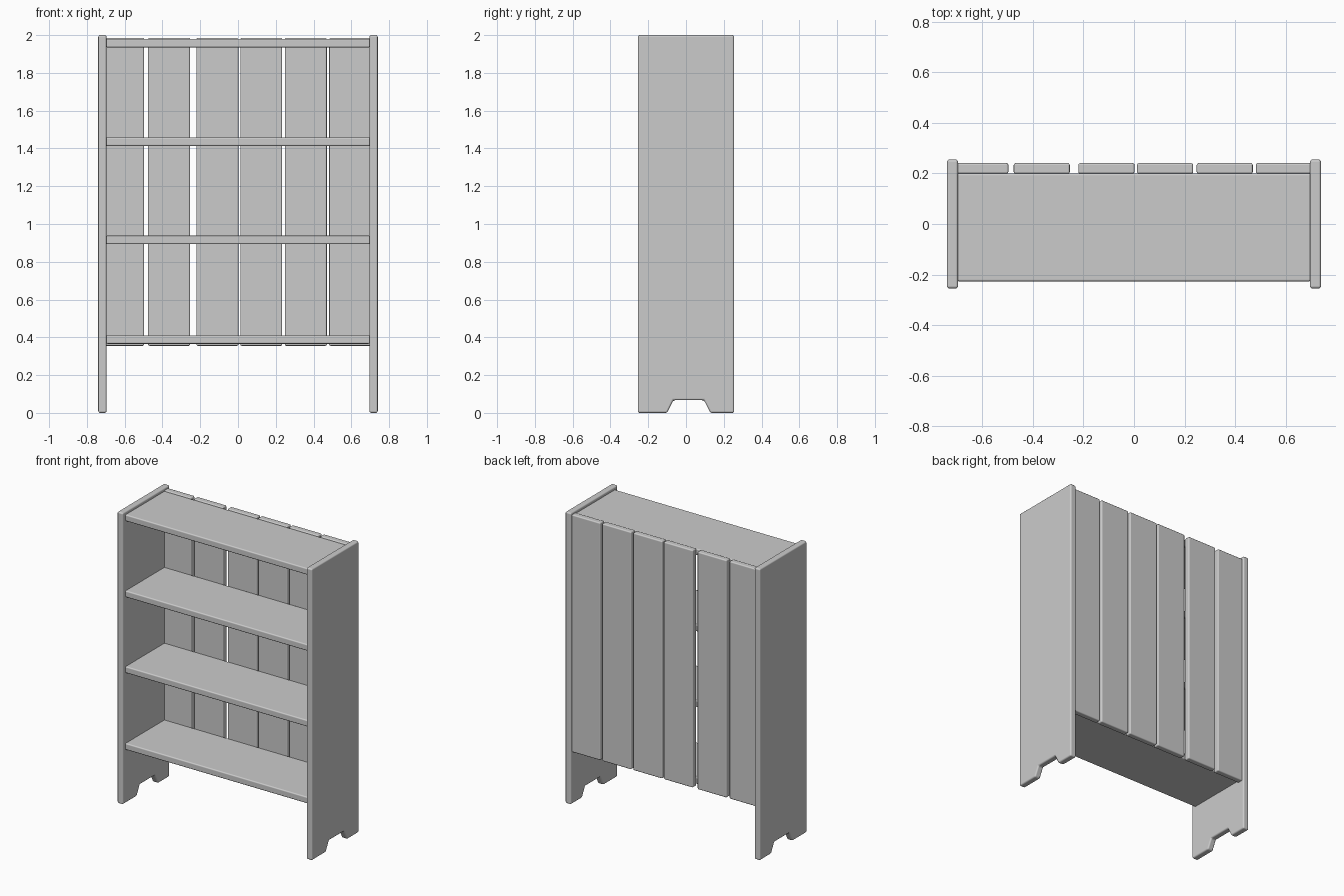
import bpy, bmesh
from mathutils import Vector

if "Cube" in bpy.data.objects:
    bpy.data.objects.remove(bpy.data.objects["Cube"])


def extrude_part(name, profile, direction, bevel):
    """Extrude a closed 3D outline into a board with softened edges."""
    bm = bmesh.new()
    face = bm.faces.new([bm.verts.new(p) for p in profile])
    new = bmesh.ops.extrude_face_region(bm, geom=[face])["geom"]
    verts = [g for g in new if isinstance(g, bmesh.types.BMVert)]
    bmesh.ops.translate(bm, verts=verts, vec=Vector(direction))
    bmesh.ops.recalc_face_normals(bm, faces=bm.faces[:])
    mesh = bpy.data.meshes.new(name)
    bm.to_mesh(mesh)
    bm.free()
    mesh.polygons.foreach_set("use_smooth", [True] * len(mesh.polygons))
    ob = bpy.data.objects.new(name, mesh)
    bpy.context.collection.objects.link(ob)
    mod = ob.modifiers.new("soft_edges", "BEVEL")
    mod.width = bevel
    mod.segments = 3
    mod.limit_method = "ANGLE"
    mod.harden_normals = True
    return ob


def board(name, x0, x1, y0, y1, z0, z1, bevel):
    outline = [(x0, y0, z0), (x1, y0, z0), (x1, y1, z0), (x0, y1, z0)]
    return extrude_part(name, outline, (0, 0, z1 - z0), bevel)


# Side panels with a notch between the feet
side = [(-0.255, 0), (-0.10, 0), (-0.067, 0.067), (0.095, 0.067),
        (0.13, 0), (0.255, 0), (0.255, 2), (-0.255, 2)]
for name, x in (("left_side", -0.74), ("right_side", 0.696)):
    extrude_part(name, [(x, y, z) for y, z in side], (0.044, 0, 0), 0.01)

# Shelves, bottom to top
for i, z in enumerate((0.366, 0.893, 1.413, 1.935)):
    board(f"shelf_{i + 1}", -0.70, 0.70, -0.227, 0.20, z, z + 0.045, 0.008)

# Back planks with uneven gaps
for i, x in enumerate((-0.719, -0.476, -0.22, 0.012, 0.248, 0.483)):
    board(f"back_plank_{i + 1}", x, x + 0.222, 0.199, 0.241, 0.355, 1.985, 0.008)
